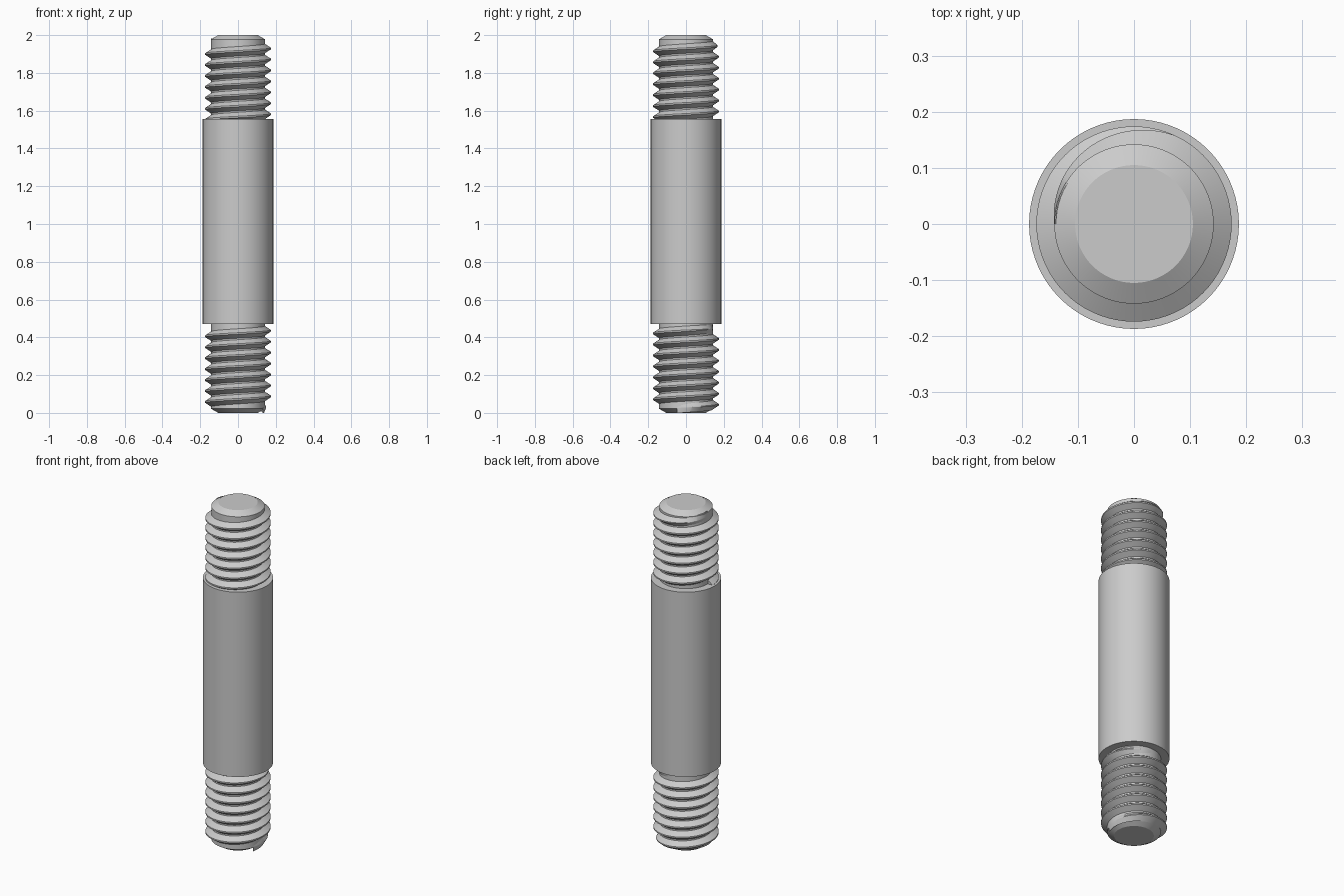
import bpy, bmesh
from math import sin, cos, pi, radians

cube = bpy.data.objects.get("Cube")
if cube:
    bpy.data.objects.remove(cube, do_unlink=True)

SEG = 72
CORE, CREST, BODY = 0.142, 0.174, 0.187
PITCH = 0.058

steel = bpy.data.materials.new("grey_steel")
steel.use_nodes = True
GREY = (0.6, 0.6, 0.6, 1)
steel.diffuse_color = GREY
steel.node_tree.nodes["Principled BSDF"].inputs["Base Color"].default_value = GREY


def finish(name, bm):
    bmesh.ops.recalc_face_normals(bm, faces=bm.faces)
    mesh = bpy.data.meshes.new(name)
    bm.to_mesh(mesh)
    bm.free()
    mesh.materials.append(steel)
    obj = bpy.data.objects.new(name, mesh)
    bpy.context.collection.objects.link(obj)
    bpy.ops.object.select_all(action='DESELECT')
    obj.select_set(True)
    bpy.context.view_layer.objects.active = obj
    bpy.ops.object.shade_smooth_by_angle(angle=radians(25))
    return obj


def lathe(name, profile):
    """Turn a closed radius/height outline around z, capped at both ends."""
    bm = bmesh.new()
    rings = [[bm.verts.new((r * cos(2 * pi * i / SEG), r * sin(2 * pi * i / SEG), z))
              for i in range(SEG)] for r, z in profile]
    for a, b in zip(rings, rings[1:]):
        for i in range(SEG):
            j = (i + 1) % SEG
            bm.faces.new((a[i], a[j], b[j], b[i]))
    bm.faces.new(rings[0][::-1])
    bm.faces.new(rings[-1])
    return finish(name, bm)


def thread(name, z_zero, start, end, fade_in, fade_out):
    """Right-handed ridge; z_zero is the crest height at angle 0, angles in degrees."""
    bm = bmesh.new()
    rows = []
    steps = round((end - start) / 5)
    for k in range(steps + 1):
        deg = start + (end - start) * k / steps
        grow = 1.0
        if fade_in:
            grow = min(grow, (deg - start) / fade_in)
        if fade_out:
            grow = min(grow, (end - deg) / fade_out)
        grow = max(grow, 0.02)
        t = radians(deg)
        z = z_zero + PITCH * deg / 360
        tip = CORE + (CREST - CORE) * grow
        # tapered section: wide root sunk in the core, narrow flat crest
        section = ((CORE - 0.003, -0.027), (tip, -0.004 * grow),
                   (tip, 0.004 * grow), (CORE - 0.003, 0.027))
        rows.append([bm.verts.new((r * cos(t), r * sin(t), z + dz)) for r, dz in section])
    for a, b in zip(rows, rows[1:]):
        for i in range(3):
            bm.faces.new((a[i], b[i], b[i + 1], a[i + 1]))
    bm.faces.new(rows[0])
    bm.faces.new(rows[-1][::-1])
    return finish(name, bm)


# Stud: chamfered ends, threaded shanks and thicker middle in one turned piece
lathe("stud_body", [
    (0.105, 0), (CORE, 0.022), (CORE, 0.47), (BODY, 0.47),
    (BODY, 1.556), (CORE, 1.556), (CORE, 1.978), (0.105, 2)])

# Lower thread runs out at both ends
thread("lower_thread", 0.029, -20, 6 * 360 + 450, 110, 90)

# Upper thread emerges from the shoulder and runs out near the tip
thread("upper_thread", 1.929, -6.5 * 360, 180, 0, 115)
